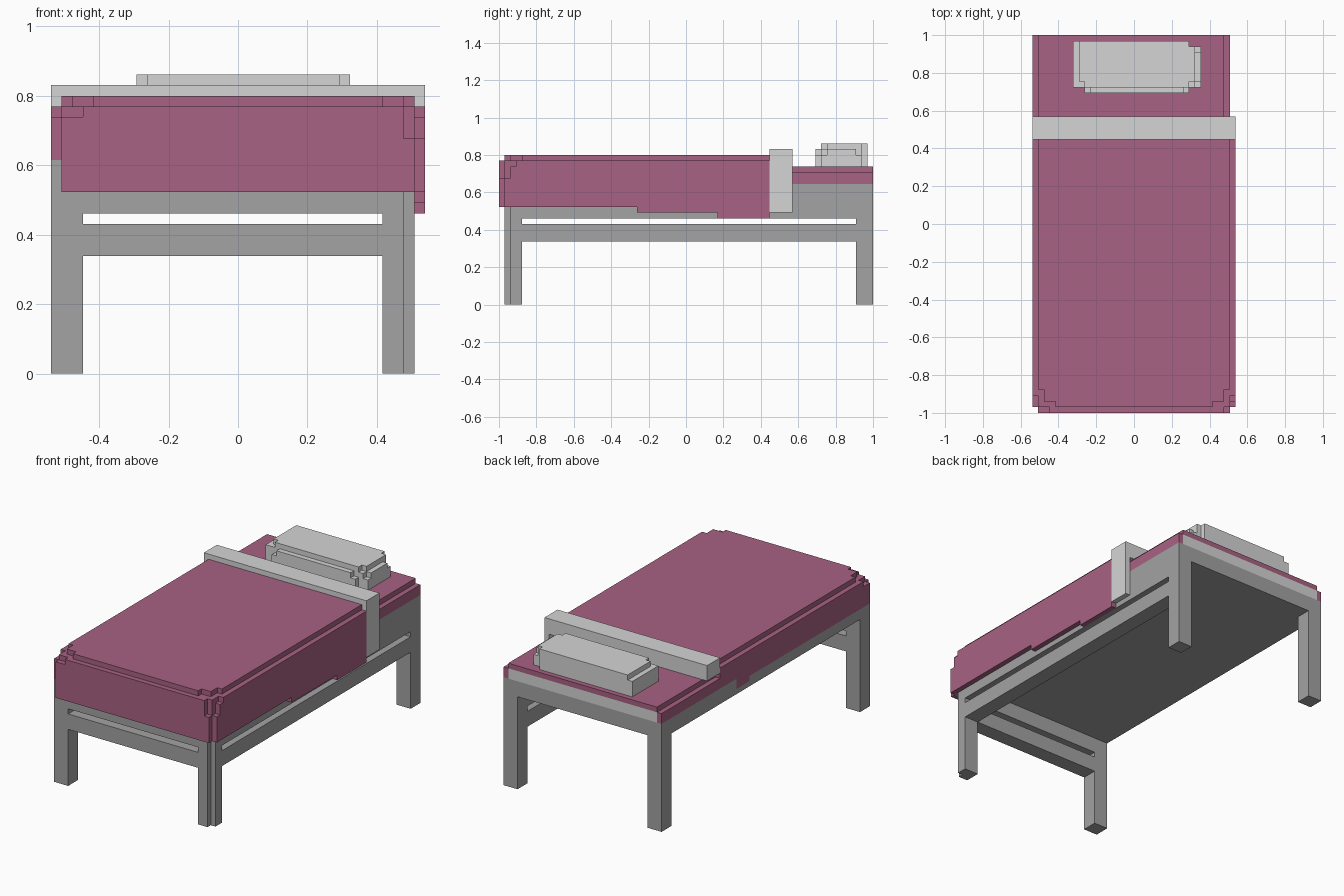
import bpy, bmesh

cube = bpy.data.objects.get("Cube")
if cube:
    bpy.data.objects.remove(cube, do_unlink=True)

U = 2 / 65            # block size
NX, NY = 35, 65       # footprint in blocks


def material(name, rgb):
    lin = [((c / 255 + 0.055) / 1.055) ** 2.4 for c in rgb] + [1.0]
    m = bpy.data.materials.new(name)
    m.use_nodes = True
    m.diffuse_color = lin
    bsdf = m.node_tree.nodes["Principled BSDF"]
    bsdf.inputs["Base Color"].default_value = lin
    bsdf.inputs["Roughness"].default_value = 0.8
    return m


FRAME = material("frame grey", (163, 163, 163))
SHEET = material("sheet grey", (213, 213, 213))
BLANKET = material("blanket plum", (168, 98, 131))

# Corner signs of the four corners of a block face
QUAD = [(0, 0), (1, 0), (1, 1), (0, 1)]


def cells(boxes):
    """Blocks covered by boxes given as (x0, x1, y0, y1, z0, z1)."""
    return {(x, y, z) for x0, x1, y0, y1, z0, z1 in boxes
            for x in range(x0, x1) for y in range(y0, y1) for z in range(z0, z1)}


def part(name, mat, boxes, cuts=()):
    """Fuse block boxes, minus cuts, into one clean outer skin."""
    solid = cells(boxes) - cells(cuts)
    bm = bmesh.new()
    verts = {}

    def vert(p):
        if p not in verts:
            verts[p] = bm.verts.new(((p[0] - NX / 2) * U, (p[1] - NY / 2) * U, p[2] * U))
        return verts[p]

    for c in sorted(solid):
        for axis in range(3):
            for side in (0, 1):
                n = list(c)
                n[axis] += 2 * side - 1
                if tuple(n) in solid:
                    continue
                ring = []
                for a, b in QUAD:
                    p = list(c)
                    p[axis] += side
                    p[(axis + 1) % 3] += a
                    p[(axis + 2) % 3] += b
                    ring.append(vert(tuple(p)))
                bm.faces.new(ring if side else ring[::-1])
    bmesh.ops.dissolve_limit(bm, angle_limit=0.01, verts=bm.verts[:], edges=bm.edges[:])
    me = bpy.data.meshes.new(name)
    bm.to_mesh(me)
    bm.free()
    me.materials.append(mat)
    ob = bpy.data.objects.new(name, me)
    bpy.context.collection.objects.link(ob)


# Frame: base slab, raised head end, four legs, double rails on the front and one side
legs = [(x, x + 3, y, y + 3, 0, 18) for x in (0, 31) for y in (1, 62)]
rails = [r for z0, z1 in ((11, 14), (15, 18))
         for r in ((3, 31, 1, 4, z0, z1), (31, 34, 4, 62, z0, z1))]
part("bed_frame", FRAME,
     legs + rails + [(0, 34, 1, 65, 18, 20), (0, 34, 47, 65, 20, 21), (0, 1, 42, 47, 20, 21)],
     cuts=[(33, 34, 1, 2, 0, 17), (0, 1, 38, 42, 19, 20)])

# Mattress showing at the head end
part("mattress", SHEET, [(1, 33, 47, 65, 21, 23)])

# Cover over the head end: side strips and a thin top
part("head_cover", BLANKET,
     [(0, 1, 47, 65, 21, 23), (33, 34, 47, 65, 21, 23), (1, 33, 47, 65, 23, 24)])

# Main blanket: stepped top corners, front drape and uneven side drapes
part("blanket", BLANKET,
     [(1, 34, 0, 1, 17, 22), (1, 33, 0, 1, 22, 24), (0, 35, 1, 47, 20, 24),
      (3, 33, 0, 1, 24, 25), (1, 34, 1, 3, 24, 25), (0, 35, 3, 47, 24, 25),
      (4, 31, 1, 2, 25, 26), (2, 33, 2, 4, 25, 26), (1, 34, 4, 47, 25, 26),
      (34, 35, 1, 24, 17, 20), (34, 35, 24, 38, 16, 20), (34, 35, 38, 47, 15, 20),
      (0, 1, 38, 42, 19, 20)],
     cuts=[(34, 35, 1, 2, 22, 24), (0, 1, 42, 47, 20, 21)])

# Folded sheet band across the bed, hanging down one side
part("sheet_fold", SHEET, [(0, 35, 47, 51, 24, 27), (34, 35, 47, 51, 16, 24)])

# Pillow with stepped corners
part("pillow", SHEET,
     [(7, 29, 56, 63, 24, 26), (7, 27, 56, 64, 24, 27), (9, 27, 55, 56, 24, 26),
      (7, 28, 56, 63, 26, 27), (28, 29, 57, 62, 26, 27), (10, 26, 55, 56, 26, 27),
      (8, 28, 57, 63, 27, 28), (9, 27, 56, 57, 27, 28), (8, 27, 63, 64, 27, 28)])
